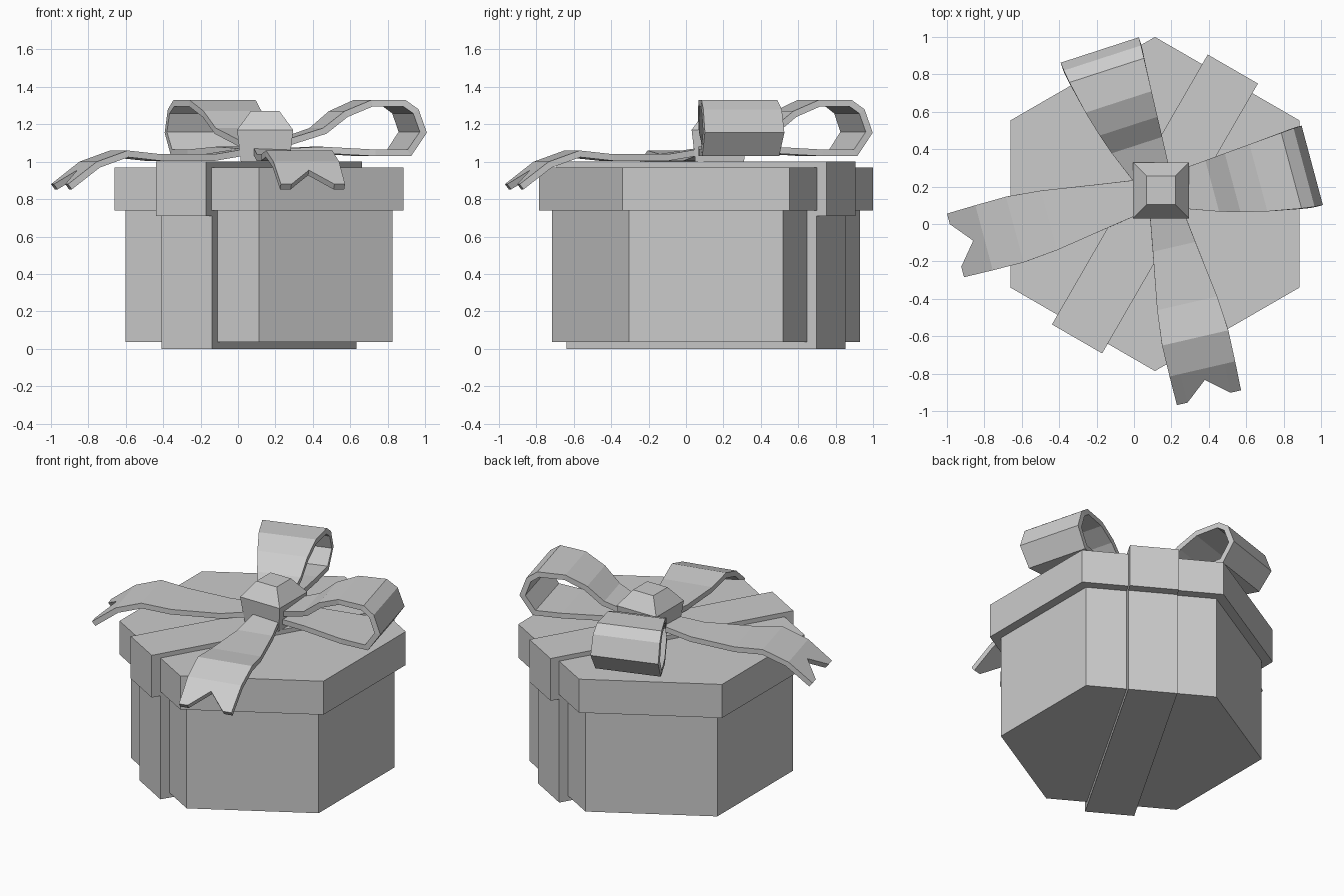
import bpy
from math import radians, cos, sin
from mathutils import Vector

cube = bpy.data.objects.get("Cube")
if cube:
    bpy.data.objects.remove(cube, do_unlink=True)

grey = bpy.data.materials.new("plain grey")
grey.use_nodes = True
COLOUR = (0.6, 0.6, 0.6, 1)
grey.diffuse_color = COLOUR
grey.node_tree.nodes["Principled BSDF"].inputs["Base Color"].default_value = COLOUR

BOX = Vector((0.112, 0.107, 0))      # centre of the box
KNOT = Vector((0.145, 0.18, 0))      # centre of the bow


def finish(name):
    obj = bpy.context.object
    obj.name = name
    obj.data.materials.append(grey)
    return obj


def hexagon(name, radius, bottom, top):
    bpy.ops.mesh.primitive_cylinder_add(
        vertices=6, radius=radius, depth=top - bottom,
        location=BOX + Vector((0, 0, (bottom + top) / 2)))
    return finish(name)


def band(name, half_length, bottom, top):
    bpy.ops.mesh.primitive_cube_add(
        size=1, location=BOX + Vector((0, 0, (bottom + top) / 2)),
        rotation=(0, 0, radians(60)))
    bpy.context.object.scale = (2 * half_length, 0.31, top - bottom)
    return finish(name)


def ribbon(name, rows, angle, side=1):
    """Skin rows of (along, across, height) points and thicken them inward."""
    a = radians(angle)
    out = Vector((cos(a), sin(a), 0))
    left = Vector((-sin(a), cos(a), 0)) * side
    verts = [KNOT + out * u + left * v + Vector((0, 0, z))
             for row in rows for u, v, z in row]
    n = len(rows[0])
    faces = []
    for r in range(len(rows) - 1):
        for c in range(n - 1):
            i = r * n + c
            quad = (i, i + 1, i + n + 1, i + n)
            faces.append(quad if side < 0 else quad[::-1])
    mesh = bpy.data.meshes.new(name)
    mesh.from_pydata(verts, [], faces)
    mesh.materials.append(grey)
    obj = bpy.data.objects.new(name, mesh)
    bpy.context.collection.objects.link(obj)
    solid = obj.modifiers.new("thickness", "SOLIDIFY")
    solid.thickness = 0.035
    solid.offset = -1
    solid.use_even_offset = True
    return obj


# Box, lid and the band wrapped around them
hexagon("box_body", 0.823, 0.035, 0.75)
hexagon("box_lid", 0.893, 0.74, 0.97)
band("body_band", 0.773, 0, 0.72)
band("lid_band", 0.833, 0.71, 1.0)

# Knot: a tapered block under a blunt pyramid
for name, low, high, bottom, top in (("knot_base", 0.13, 0.15, 1.0, 1.17),
                                     ("knot_top", 0.15, 0.077, 1.17, 1.27)):
    bpy.ops.mesh.primitive_cone_add(
        vertices=4, radius1=low * 2 ** 0.5, radius2=high * 2 ** 0.5,
        depth=top - bottom, rotation=(0, 0, radians(45)),
        location=KNOT + Vector((0, 0, (bottom + top) / 2)))
    finish(name)

# Bow loops: teardrop path, wider toward the tip on one side
loop_path = [(0.06, 1.11), (0.27, 1.18), (0.38, 1.27), (0.52, 1.33),
             (0.70, 1.33), (0.77, 1.28), (0.815, 1.155), (0.73, 1.03),
             (0.54, 1.03), (0.27, 1.045), (0.06, 1.035)]
loop_rows = []
for u, z in loop_path:
    t = min(u / 0.8, 1)
    loop_rows.append([(u, -0.07 - 0.07 * t, z),
                      (u, 0.09 + 0.34 * t - 0.13 * t * t, z)])
ribbon("right_back_loop", loop_rows, 108)
ribbon("left_loop", loop_rows, 15, -1)

# Bow tails: widening strips with a notched end
tail_path = [(0.06, 0.08, 1.08), (0.31, 0.117, 1.04), (0.62, 0.165, 1.04),
             (0.81, 0.182, 1.06), (0.98, 0.18, 1.0), (1.138, 0.176, 0.88)]
tail_rows = [[(u, w * f, z) for f in (-1, -0.67, 0, 0.67, 1)]
             for u, w, z in tail_path]
tail_rows[-1][2] = (1.04, 0, 0.955)
ribbon("right_tail", tail_rows, 195)
ribbon("front_tail", tail_rows, 283)
